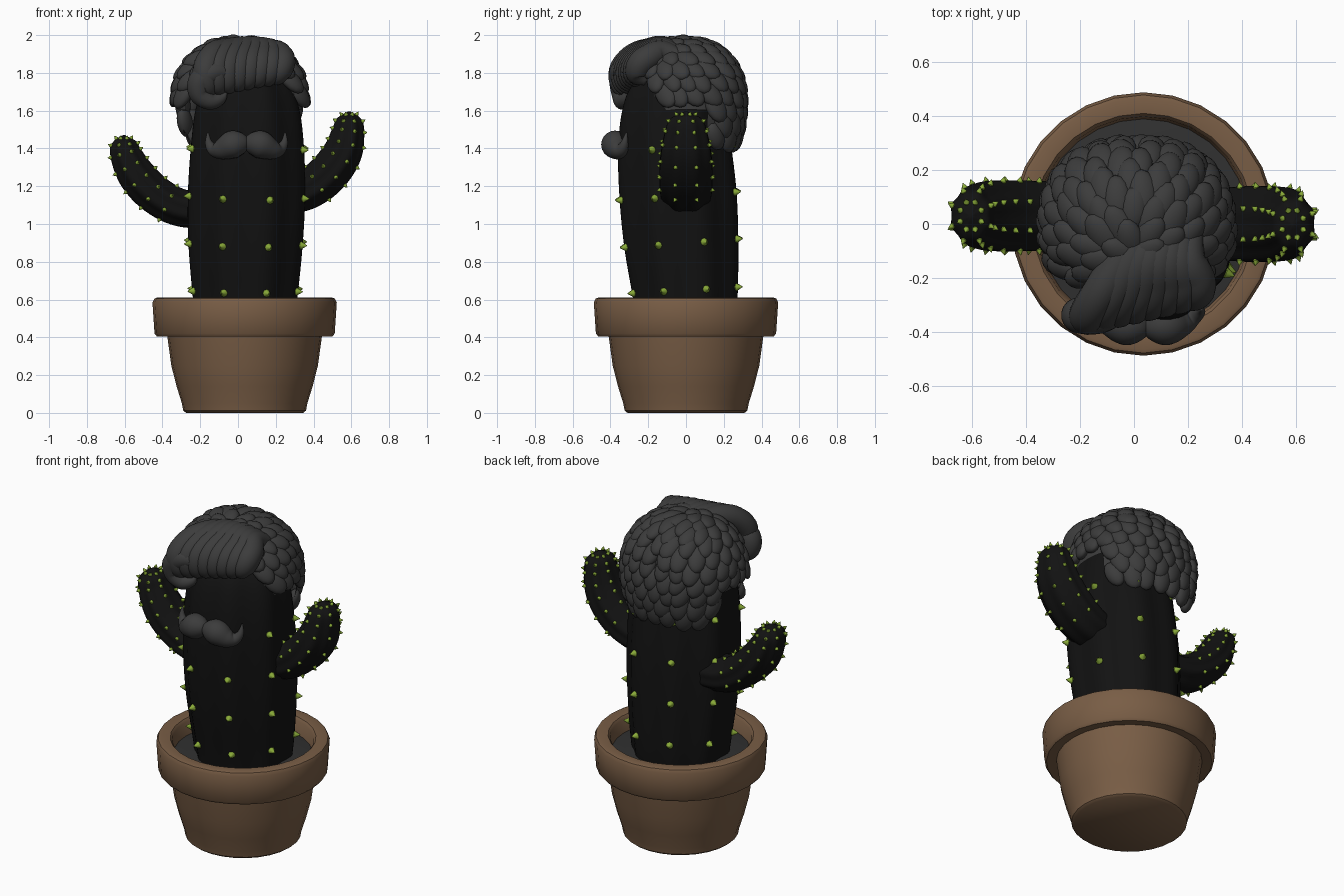
import bpy, bmesh, math, random
from mathutils import Vector, Matrix

if "Cube" in bpy.data.objects:
    bpy.data.objects.remove(bpy.data.objects["Cube"])

random.seed(4)


def material(name, rgb):
    m = bpy.data.materials.new(name)
    m.diffuse_color = (*rgb, 1)
    m.use_nodes = True
    m.node_tree.nodes["Principled BSDF"].inputs["Base Color"].default_value = m.diffuse_color
    return m


CLAY = material("clay", (0.19, 0.11, 0.06))
SKIN = material("dark_skin", (0.006, 0.006, 0.006))
GREEN = material("green", (0.25, 0.4, 0.04))
HAIR = material("dark_hair", (0.045, 0.045, 0.045))
SOIL = material("soil", (0.03, 0.03, 0.03))


def finish(name, bm, mat, angle=None):
    bmesh.ops.recalc_face_normals(bm, faces=bm.faces)
    me = bpy.data.meshes.new(name)
    bm.to_mesh(me)
    bm.free()
    me.materials.append(mat)
    ob = bpy.data.objects.new(name, me)
    bpy.context.collection.objects.link(ob)
    if angle:
        bpy.ops.object.select_all(action='DESELECT')
        ob.select_set(True)
        bpy.context.view_layer.objects.active = ob
        bpy.ops.object.shade_smooth_by_angle(angle=math.radians(angle))
    else:
        for p in me.polygons:
            p.use_smooth = True
    return ob


def skin(bm, rings):
    rows = [[bm.verts.new(p) for p in r] for r in rings]
    n = len(rows[0])
    for a, b in zip(rows, rows[1:]):
        for i in range(n):
            j = (i + 1) % n
            bm.faces.new((a[i], a[j], b[j], b[i]))
    bm.faces.new(rows[0])
    bm.faces.new(rows[-1])


def lathe(name, profile, mat, n=28):
    bm = bmesh.new()
    skin(bm, [[(0.035 + r * math.cos(i * math.tau / n), r * math.sin(i * math.tau / n), z)
               for i in range(n)] for r, z in profile])
    return finish(name, bm, mat, 40)


def smooth_path(pts, steps):
    """Catmull-Rom through (x, y, z, radius) points."""
    v = [Vector(p) for p in pts]
    v = [2 * v[0] - v[1]] + v + [2 * v[-1] - v[-2]]
    out = []
    for i in range(1, len(v) - 2):
        a, b, c, d = v[i - 1:i + 3]
        for k in range(steps):
            t = k / steps
            out.append(0.5 * (2 * b + (c - a) * t + (2 * a - 5 * b + 4 * c - d) * t * t
                              + (3 * b - a - 3 * c + d) * t ** 3))
    return out + [v[-2]]


def loft(bm, pts, side, aspect=1.0, n=16, rib=0.0, steps=6):
    """Sweep a (ribbed) ellipse along a path; returns the frames used."""
    path = smooth_path(pts, steps)
    frames, rings = [], []
    for i, p in enumerate(path):
        t = (path[min(i + 1, len(path) - 1)] - path[max(i - 1, 0)]).to_3d().normalized()
        u = Vector(side)
        u = (u - t * u.dot(t)).normalized()
        w = t.cross(u)
        c, r = p.to_3d(), max(p.w, 0.004)
        frames.append((c, u * aspect, w, t, r))
        ring = []
        for k in range(n):
            a = math.tau * k / n
            q = r * (1 - rib * (0.5 + 0.5 * math.cos(8 * a)))
            ring.append(c + q * (u * aspect * math.cos(a) + w * math.sin(a)))
        rings.append(ring)
    skin(bm, rings)
    return frames


def spike_ring(bm, frame, size, lean=0.0, count=8):
    """Blunt thorns on the ridges of one cross-section."""
    c, u, w, t, r = frame
    for k in range(count):
        a = math.tau * (k + 0.5) / count
        d = u * math.cos(a) + w * math.sin(a)
        rot = (d.normalized() + t * lean).to_track_quat('Z', 'Y').to_matrix().to_4x4()
        for r1, r2, z0, h in ((0.8, 1, -0.6, 0.8), (1, 0.55, 0.2, 0.8), (0.55, 0.08, 1, 0.8)):
            m = Matrix.Translation(c + d * r * 0.99) @ rot @ Matrix.Translation((0, 0, size * (z0 + h / 2)))
            bmesh.ops.create_cone(bm, cap_ends=True, segments=8, radius1=size * r1,
                                  radius2=size * r2, depth=size * h, matrix=m)


# Pot and soil
lathe("pot", [(0.31, 0), (0.325, 0.012), (0.332, 0.05), (0.36, 0.14), (0.388, 0.25), (0.41, 0.41),
              (0.465, 0.405), (0.477, 0.42), (0.488, 0.585), (0.478, 0.605), (0.465, 0.61),
              (0.41, 0.605), (0.398, 0.59), (0.385, 0.47)], CLAY)
lathe("soil", [(0.37, 0.44), (0.392, 0.51), (0.3, 0.525), (0.1, 0.53)], SOIL)

# Ribbed trunk, leaning a little to the front
bm = bmesh.new()
trunk = loft(bm, [(0.038, 0, 0.48, 0.275), (0.038, -0.005, 0.65, 0.295), (0.04, -0.025, 0.9, 0.318),
                  (0.045, -0.042, 1.15, 0.326), (0.05, -0.06, 1.4, 0.315), (0.05, -0.06, 1.6, 0.29),
                  (0.05, -0.05, 1.72, 0.24), (0.05, -0.04, 1.81, 0.15), (0.05, -0.04, 1.85, 0.01)],
             (1, 0, 0), n=64, rib=0.06)
finish("trunk", bm, SKIN)
bm = bmesh.new()
for z in (0.645, 0.9, 1.15, 1.39):
    spike_ring(bm, min(trunk, key=lambda f: abs(f[0].z - z)), 0.021)
finish("trunk_spikes", bm, GREEN, 50)

# Arms: flattened ribbed tubes bending upward
ARMS = {
    "left_arm": [(-0.12, 0.03, 1.07, 0.1), (-0.3, 0.03, 1.085, 0.105), (-0.43, 0.03, 1.15, 0.108),
                 (-0.53, 0.03, 1.25, 0.106), (-0.59, 0.03, 1.36, 0.09), (-0.603, 0.03, 1.43, 0.07),
                 (-0.605, 0.03, 1.47, 0.008)],
    "right_arm": [(0.22, 0, 1.14, 0.1), (0.36, 0, 1.18, 0.112), (0.47, 0, 1.26, 0.116),
                  (0.55, 0, 1.37, 0.11), (0.582, 0, 1.48, 0.093), (0.588, 0, 1.555, 0.07),
                  (0.588, 0, 1.595, 0.008)]}
for name, pts in ARMS.items():
    bm = bmesh.new()
    frames = loft(bm, pts, (0, 1, 0), aspect=1.28, n=48, rib=0.08)
    finish(name, bm, SKIN)
    bm = bmesh.new()
    for i, lean in ((9, 0), (13, 0), (17, 0), (21, 0.1), (25, 0.2), (29, 0.5), (33, 1.2)):
        spike_ring(bm, frames[i], 0.0115, lean)
    finish(name + "_spikes", bm, GREEN, 50)

# Moustache: two mirrored lobes with upturned tips
bm = bmesh.new()
for s in (1, -1):
    loft(bm, [(0.045 + s * x, y, z, r) for x, y, z, r in (
        (-0.012, -0.37, 1.435, 0.02), (0.02, -0.375, 1.43, 0.055), (0.075, -0.375, 1.42, 0.074),
        (0.135, -0.36, 1.395, 0.055), (0.175, -0.34, 1.395, 0.035), (0.2, -0.325, 1.43, 0.02),
        (0.205, -0.315, 1.485, 0.004))], (0, 1, 0), n=20)
finish("moustache", bm, HAIR)


# Hair cap: boxy ellipsoid, open over the face
def cap_point(n, grow=1.0):
    k = sum(abs(c) ** 2.3 for c in n) ** (1 / 2.3)
    rz = 0.325 if n.z > 0 else 0.38
    return Vector((0.01 + n.x / k * 0.33 * grow, n.y / k * 0.29 * grow, 1.635 + n.z / k * rz * grow))


def on_hair(p, drop=0.0):
    if p.y < -0.17:
        return p.z > 1.8 - drop
    return p.z > (1.455 if p.y > 0.12 else 1.635) - drop


bm = bmesh.new()
bmesh.ops.create_uvsphere(bm, u_segments=64, v_segments=40, radius=1)
for v in bm.verts:
    v.co = cap_point(v.co.normalized(), 1.0)
bmesh.ops.delete(bm, geom=[f for f in bm.faces if not on_hair(f.calc_center_median(), 0.03)],
                 context='FACES')
finish("hair_base", bm, HAIR)

# Overlapping locks sweeping back and down over the cap
bm = bmesh.new()
flow = Vector((0, 0.6, -1))
for row in range(1, 12):
    phi = math.radians(11.5 * row)
    count = max(5, round(math.tau * math.sin(phi) * 0.33 / 0.088))
    for k in range(count):
        a = math.tau * (k + 0.5 * (row % 2) + random.uniform(-0.15, 0.15)) / count
        n = Vector((math.sin(phi) * math.cos(a), math.sin(phi) * math.sin(a), math.cos(phi)))
        p = cap_point(n)
        if not on_hair(p):
            continue
        nrm = Vector((n.x / 0.33, n.y / 0.29, n.z / 0.34)).normalized()
        d = (flow - nrm * flow.dot(nrm)).normalized()
        d = Matrix.Rotation(random.uniform(-0.2, 0.2), 3, nrm) @ d
        across = d.cross(nrm)
        d2 = (d + nrm * 0.24).normalized()
        n2 = across.cross(d2)
        s = random.uniform(0.92, 1.08)
        m = Matrix((across * 0.054 * s, d2 * 0.085 * s, n2 * 0.036)).transposed().to_4x4()
        bmesh.ops.create_uvsphere(bm, u_segments=14, v_segments=10, radius=1,
                                  matrix=Matrix.Translation(p) @ m)
finish("hair_locks", bm, HAIR)

# Quiff: thick strands rolling up and back from the forehead
bm = bmesh.new()
for i in range(8):
    t = i / 7
    loft(bm, [(-0.12 + 0.33 * t, -0.3 + 0.09 * t, 1.69 + 0.06 * t, 0.02),
              (-0.16 + 0.37 * t, -0.335 + 0.08 * t, 1.73 + 0.06 * t, 0.06),
              (-0.17 + 0.4 * t, -0.335 + 0.09 * t, 1.82 + 0.02 * t, 0.07),
              (-0.12 + 0.35 * t, -0.25 + 0.05 * t, 1.9 - 0.02 * t, 0.07),
              (-0.04 + 0.24 * t, -0.12, 1.932 - 0.08 * (t - 0.45) ** 2, 0.064),
              (0.06 + 0.18 * t, 0.04, 1.92 - 0.06 * t, 0.02)], (1, 0, 0), n=16)
# Curl at the left end of the quiff
loft(bm, [(-0.03, -0.33, 1.79, 0.03), (-0.12, -0.345, 1.805, 0.06), (-0.195, -0.34, 1.76, 0.067),
          (-0.2, -0.335, 1.69, 0.06), (-0.145, -0.335, 1.65, 0.046), (-0.09, -0.325, 1.665, 0.03),
          (-0.06, -0.32, 1.7, 0.006)], (0, 1, 0), n=18)
finish("quiff", bm, HAIR)
